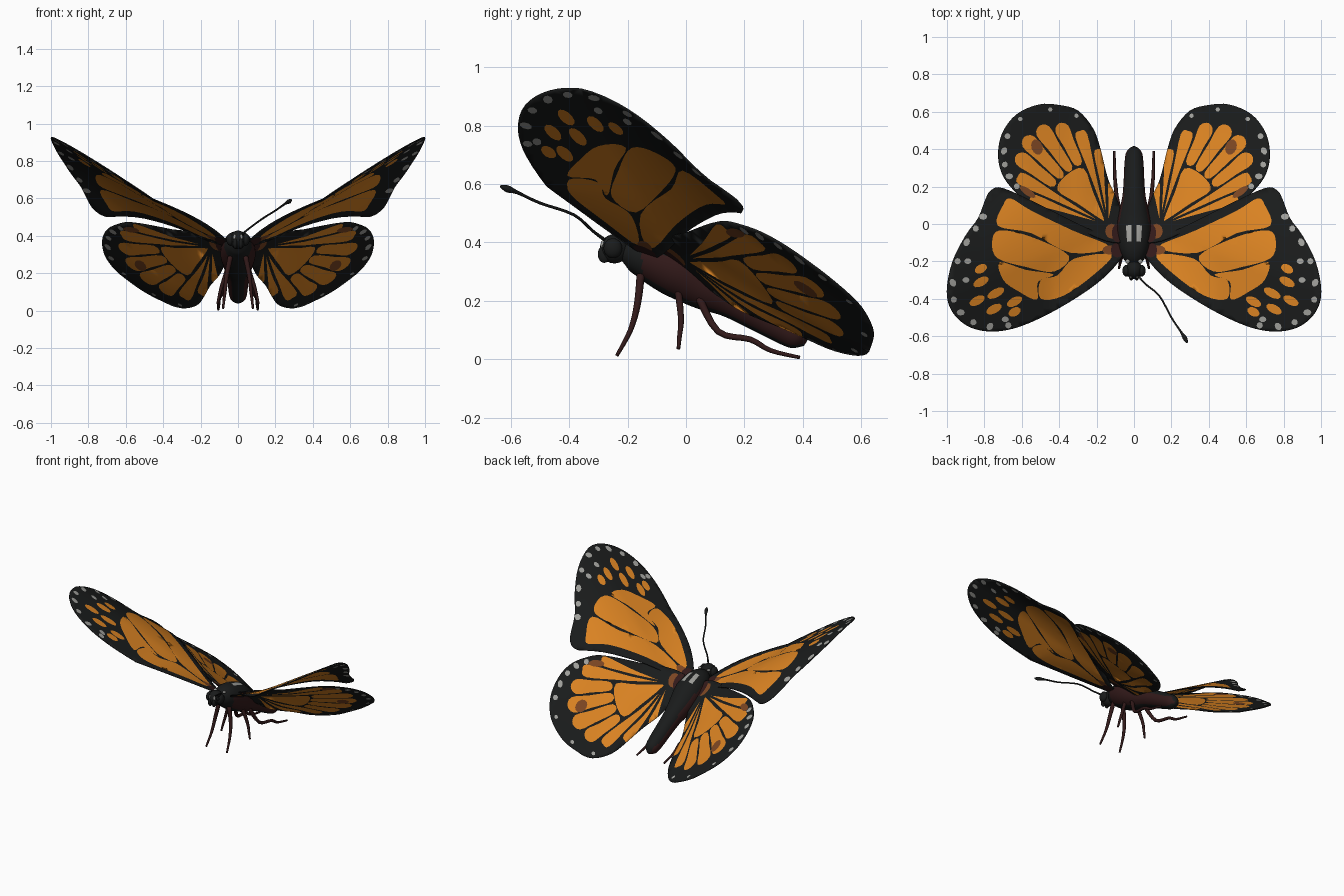
import bpy, bmesh, math
from mathutils import Vector
from mathutils.geometry import delaunay_2d_cdt

if "Cube" in bpy.data.objects:
    bpy.data.objects.remove(bpy.data.objects["Cube"])


def material(name, rgb):
    m = bpy.data.materials.new(name)
    m.diffuse_color = (*rgb, 1)
    m.use_nodes = True
    m.node_tree.nodes["Principled BSDF"].inputs["Base Color"].default_value = m.diffuse_color
    return m


MATS = [material("black", (.010, .011, .011)), material("orange", (.70, .225, .016)),
        material("pale grey", (.34, .34, .32)), material("brown", (.20, .06, .016)),
        material("red brown", (.032, .010, .010))]
BLACK, ORANGE, GREY, BROWN, RED = range(5)


def smooth(pts, n, closed=True):
    """Rounded path through the given points, any dimension."""
    out, N = [], len(pts)
    for i in range(N if closed else N - 1):
        ids = [i - 1, i, i + 1, i + 2]
        a, b, c, d = [Vector(pts[k % N if closed else min(max(k, 0), N - 1)]) for k in ids]
        for j in range(n):
            t = j / n
            out.append(.5 * (2 * b + (c - a) * t + (2 * a - 5 * b + 4 * c - d) * t * t
                             + (3 * b - a - 3 * c + d) * t ** 3))
    if not closed:
        out.append(Vector(pts[-1]))
    return out


def inside(p, poly):
    hit, x, y = False, p[0], p[1]
    for a, b in zip(poly, poly[1:] + poly[:1]):
        if (a[1] > y) != (b[1] > y) and x < a[0] + (y - a[1]) * (b[0] - a[0]) / (b[1] - a[1]):
            hit = not hit
    return hit


def ellipse(x, y, rx, ry, angle=0, n=12):
    ca, sa = math.cos(math.radians(angle)), math.sin(math.radians(angle))
    pts = []
    for i in range(n):
        u, v = rx * math.cos(math.tau * i / n), ry * math.sin(math.tau * i / n)
        pts.append(Vector((x + u * ca - v * sa, y + u * sa + v * ca)))
    return pts


def finish(name, bm):
    me = bpy.data.meshes.new(name)
    bm.to_mesh(me)
    bm.free()
    for m in MATS:
        me.materials.append(m)
    for p in me.polygons:
        p.use_smooth = True
    ob = bpy.data.objects.new(name, me)
    bpy.context.collection.objects.link(ob)
    return ob


def mirror(ob):
    ob.modifiers.new("mirror", "MIRROR").use_axis[0] = True


def wing(name, outline, patches, height):
    """Flat sheet cut along the painted patches, then lifted to its height."""
    verts, edges = [], []
    for poly in [outline] + [p for p, _ in patches]:
        s = len(verts)
        verts += poly
        edges += [(s + i, s + (i + 1) % len(poly)) for i in range(len(poly))]
    for i in range(30):
        for j in range(40):
            p = Vector((.0513 + i * .0337, -.62 + j * .0337))
            if inside(p, outline):
                verts.append(p)
    vs, _, fs, *_ = delaunay_2d_cdt(verts, edges, [], 0, 1e-5)
    bm = bmesh.new()
    bv = [bm.verts.new((v.x, v.y, height(v.x, v.y))) for v in vs]
    for f in fs:
        c = sum((vs[k] for k in f), Vector((0, 0))) / len(f)
        if inside(c, outline):
            face = bm.faces.new([bv[k] for k in f])
            for poly, m in patches:
                if inside(c, poly):
                    face.material_index = m
    loose = [v for v in bm.verts if not v.link_faces]
    bmesh.ops.delete(bm, geom=loose, context="VERTS")
    ob = finish(name, bm)
    sol = ob.modifiers.new("thickness", "SOLIDIFY")
    sol.thickness, sol.offset = .006, 0
    mirror(ob)


def tube(name, path, segs, mat=BLACK, n=4, rule=None, mirrored=False):
    """Round tube along (x, y, z, radius) points."""
    pts = smooth(path, n, False)
    bm = bmesh.new()
    rings = []
    for i, p in enumerate(pts):
        t = (pts[min(i + 1, len(pts) - 1)] - pts[max(i - 1, 0)]).xyz.normalized()
        u = Vector((1, 0, 0))
        u = (u - t * u.dot(t)).normalized()
        w = t.cross(u)
        rings.append([bm.verts.new(p.xyz + p.w * (u * math.cos(a) + w * math.sin(a)))
                      for a in (math.tau * k / segs for k in range(segs))])
    for a, b in zip(rings, rings[1:]):
        for k in range(segs):
            bm.faces.new((a[k], a[(k + 1) % segs], b[(k + 1) % segs], b[k]))
    bm.faces.new(rings[0])
    bm.faces.new(rings[-1])
    bmesh.ops.recalc_face_normals(bm, faces=bm.faces)
    bm.normal_update()
    for f in bm.faces:
        f.material_index = rule(f.calc_center_median(), f.normal) if rule else mat
    ob = finish(name, bm)
    if mirrored:
        mirror(ob)


def ball(name, pos, size, mat=BLACK, mirrored=False):
    bm = bmesh.new()
    bmesh.ops.create_uvsphere(bm, u_segments=20, v_segments=12, radius=1)
    for v in bm.verts:
        v.co = Vector(a * b + c for a, b, c in zip(v.co, size, pos))
    for f in bm.faces:
        f.material_index = mat
    ob = finish(name, bm)
    if mirrored:
        mirror(ob)


def margin_dots(outline, ids, centre, r, inset):
    return [(ellipse(*outline[i].lerp(Vector(centre), inset), r * (1 + .3 * (i % 2)), r, 40 * i, 8), GREY)
            for i in ids]


# Forewings
fore = [(.05, -.12), (.08, -.2), (.2, -.32), (.4, -.45), (.6, -.545), (.75, -.575), (.88, -.55),
        (.97, -.47), (1, -.36), (.97, -.2), (.9, -.06), (.835, .03), (.795, .13), (.765, .18),
        (.70, .19), (.5, .1), (.3, 0), (.1, -.09)]
fore_cells = [
    [(.12, -.165), (.32, -.185), (.41, -.275), (.5, -.3), (.5, -.4), (.38, -.385), (.22, -.275)],
    [(.43, -.27), (.58, -.245), (.72, -.205), (.70, -.3), (.62, -.36), (.52, -.405), (.515, -.31)],
    [(.35, -.17), (.55, -.07), (.72, -.035), (.76, -.1), (.73, -.185), (.58, -.23), (.43, -.255)],
    [(.13, -.125), (.33, -.035), (.55, .07), (.66, .135), (.7, .1), (.73, -.01), (.55, -.05), (.34, -.155)]]
tip_spots = [(.64, -.415, .045), (.74, -.37, .05), (.82, -.31, .045), (.64, -.47, .035),
             (.75, -.455, .045), (.84, -.41, .045), (.82, -.24, .035)]
fore_line = smooth(fore, 4)
patches = [(smooth(c, 4), ORANGE) for c in fore_cells]
patches += [(ellipse(x, y, r, .023, -28), ORANGE) for x, y, r in tip_spots]
patches += margin_dots(fore_line, range(18, 46, 3), (.6, -.2), .017, .07)
patches += [(ellipse(x, y, .019, .015), GREY) for x, y in ((.69, -.51), (.9, -.3), (.89, -.2))]
patches += [(ellipse(.13, -.14, .04, .025), BROWN), (ellipse(.09, -.14, .035, .04), RED)]


def fore_height(x, y):
    s = -y - .36 * x
    if s > 0:
        bend = -.41 * s * min(1, x / .45)
    else:
        reach = .56 - .6 * min(max(x - .5, 0), .33)
        bend = max(-.3 * s * (1 + s / reach), 0)
    return .266 + .475 * x - .51 * y + bend


wing("forewings", fore_line, patches, fore_height)

# Hindwings, cells fanned between veins
hind = [(.05, -.08), (.08, .1), (.14, .24), (.18, .4), (.22, .51), (.3, .605), (.4, .635), (.51, .638),
        (.63, .585), (.705, .485), (.726, .37), (.705, .27), (.65, .19), (.56, .11), (.35, 0), (.15, -.09)]
hind_line = smooth(hind, 4)
cx, cy = .14, -.01


def sector(a0, a1, r0, r1, gap=.007):
    pts = []
    for r, flip in ((r0, 0), ((r0 + r1) / 2, 0), (r1 * .95, 0), (r1, 1), (r1 * .95, 2),
                    ((r0 + r1) / 2, 2), (r0, 2)):
        g = math.degrees(gap / r)
        g = min(g, (a1 - a0) * .42)
        a = math.radians((a0 + g, (a0 + a1) / 2, a1 - g)[flip])
        pts.append((cx + r * math.cos(a), cy + r * math.sin(a)))
    return smooth(pts, 3)


veins = [15, 24, 33, 42, 51, 60, 69, 78, 87]
patches = [(sector(34, 68, .05, .35), ORANGE)]
for a0, a1 in zip(veins, veins[1:]):
    mid = (a0 + a1) / 2
    start = .37 if a0 >= 33 and a1 <= 69 else .09
    patches.append((sector(a0, a1, start, .655 - .00023 * (mid - 50) ** 2), ORANGE))
patches.append((sector(88, 103, .05, .23), ORANGE))
patches += [(ellipse(.52, .41, .03, .042, -20), BROWN), (ellipse(.57, .17, .05, .018, 35), BROWN),
            (ellipse(.12, -.04, .035, .04), BROWN), (ellipse(.09, -.05, .03, .05), RED)]
patches += margin_dots(hind_line, range(36, 50, 3), (.4, .3), .016, .09)
patches += margin_dots(hind_line, range(20, 34, 6), (.4, .3), .012, .09)


def hind_height(x, y):
    droop = .035 * math.exp(-((x - .1) / .12) ** 2 - ((y - .22) / .15) ** 2)
    lift = .49 * max(0, y - .4) ** 2
    outer = .025 * min(max((x - .35) / .25, 0), 1)
    return .278 + .44 * x - .687 * y - droop + lift + outer


wing("hindwings", hind_line, patches, hind_height)


# Thorax and abdomen in one tapering body
def body_colour(c, n):
    if n.z > .4 and .017 < abs(c.x) < .04 and -.1 < c.y < .0:
        return GREY
    if abs(n.x) > .6 and c.y > -.15 and n.z < .4:
        return RED
    return BLACK


tube("body", [(0, -.215, .365, .03), (0, -.18, .36, .06), (0, -.12, .345, .082), (0, -.03, .305, .094),
              (0, .06, .25, .08), (0, .15, .205, .062), (0, .24, .155, .055), (0, .32, .11, .051),
              (0, .38, .075, .042), (0, .41, .056, .012)], 40, n=6, rule=body_colour)

# Head
ball("head", (0, -.245, .378), (.045, .05, .05))
ball("eyes", (.04, -.25, .38), (.022, .032, .034), BLACK, True)
ball("feelers_by_mouth", (.015, -.28, .36), (.012, .022, .03), BLACK, True)
ball("face_spots", (.017, -.284, .392), (.007, .008, .016), GREY, True)
ball("neck_spots", (.034, -.2, .408), (.012, .012, .008), GREY, True)

# Antenna with club end (only the right one is present)
tube("antenna", [(.025, -.28, .41, .006), (.06, -.32, .44, .005), (.136, -.385, .495, .005),
                 (.2, -.5, .535, .005), (.25, -.575, .57, .006), (.272, -.61, .583, .012),
                 (.284, -.634, .592, .005)], 8)

# Legs
tube("front_legs", [(.04, -.155, .29, .014), (.06, -.166, .19, .012), (.07, -.19, .1, .009),
                    (.08, -.237, .012, .006)], 8, RED, mirrored=True)
tube("middle_legs", [(.05, -.027, .24, .013), (.085, -.017, .137, .01), (.1, -.022, .08, .008),
                     (.11, -.026, .035, .006)], 8, RED, mirrored=True)
tube("hind_legs", [(.05, .04, .22, .014), (.085, .11, .095, .011), (.1, .22, .068, .01),
                   (.103, .29, .03, .008), (.105, .39, .006, .006)], 8, RED, mirrored=True)
